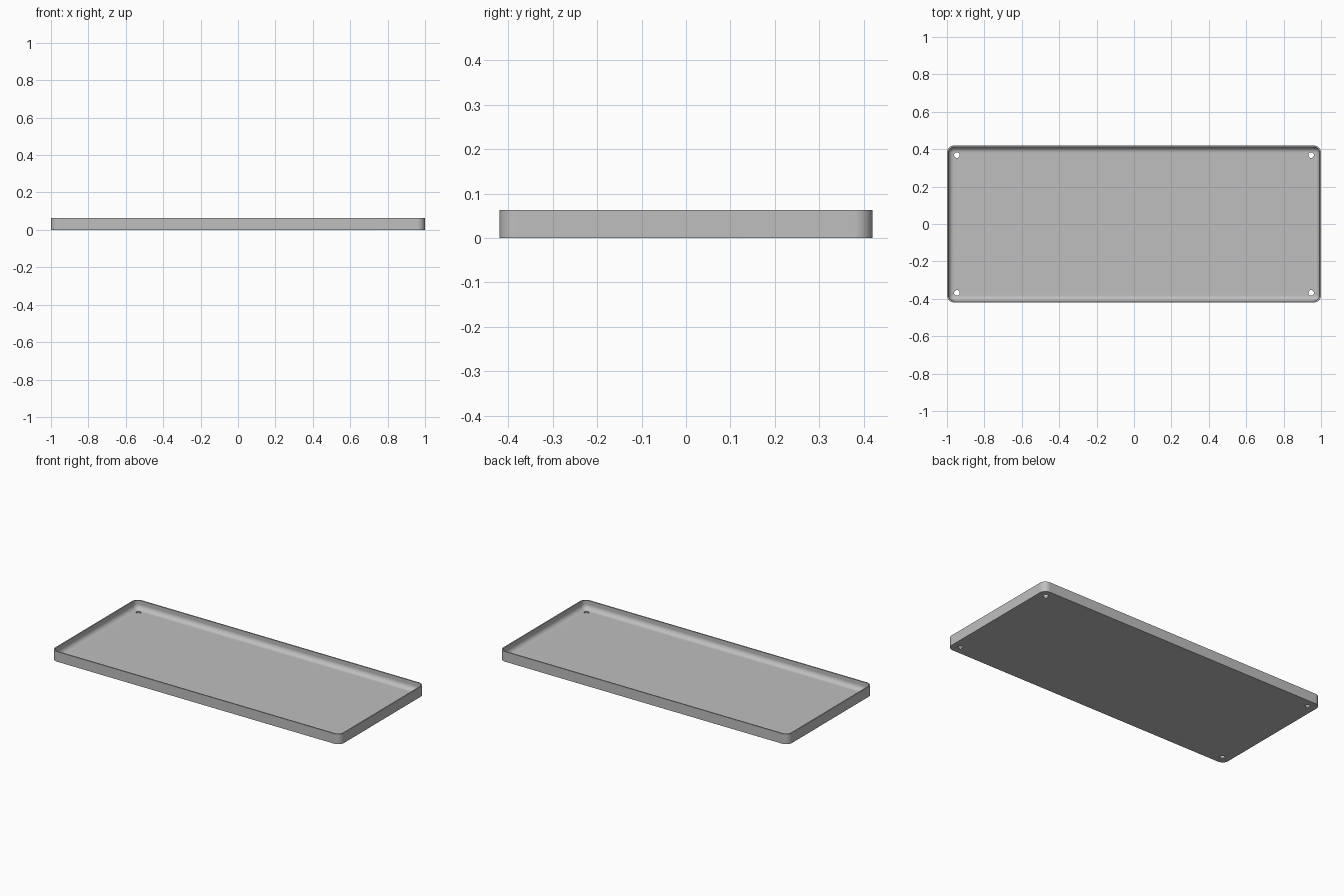
import bpy, bmesh, math

cube = bpy.data.objects.get("Cube")
if cube:
    bpy.data.objects.remove(cube, do_unlink=True)

HALF_X, HALF_Y, HEIGHT = 1.0, 0.42, 0.063
CORNER, WALL, FLOOR, FILLET = 0.04, 0.008, 0.01, 0.03
HOLE_X, HOLE_Y, HOLE_R = 0.947, 0.368, 0.015
SEGS = 8

grey = bpy.data.materials.new("light grey")
grey.use_nodes = True
colour = (0.52, 0.52, 0.52, 1)
grey.diffuse_color = colour
grey.node_tree.nodes["Principled BSDF"].inputs["Base Color"].default_value = colour


def ring(bm, inset, z):
    """Rounded rectangle of vertices, inset from the outer outline."""
    r = CORNER - inset
    verts = []
    for q, (sx, sy) in enumerate(((1, 1), (-1, 1), (-1, -1), (1, -1))):
        for i in range(SEGS + 1):
            a = (q + i / SEGS) * math.pi / 2
            verts.append(bm.verts.new((sx * (HALF_X - CORNER) + r * math.cos(a),
                                       sy * (HALF_Y - CORNER) + r * math.sin(a), z)))
    return verts


# Tray wall section: outer side, rim, inner side, then the fillet into the floor
section = [(0, 0), (0, HEIGHT), (WALL, HEIGHT)]
for i in range(SEGS + 1):
    a = i / SEGS * math.pi / 2
    section.append((WALL + FILLET * (1 - math.cos(a)),
                    FLOOR + FILLET * (1 - math.sin(a))))

bm = bmesh.new()
rings = [ring(bm, d, z) for d, z in section]
for low, high in zip(rings, rings[1:]):
    for i in range(len(low)):
        j = (i + 1) % len(low)
        bm.faces.new((low[i], low[j], high[j], high[i]))
bm.faces.new(rings[0][::-1])
bm.faces.new(rings[-1])
bmesh.ops.recalc_face_normals(bm, faces=bm.faces)
mesh = bpy.data.meshes.new("tray")
bm.to_mesh(mesh)
bm.free()
mesh.materials.append(grey)
tray = bpy.data.objects.new("tray", mesh)
bpy.context.collection.objects.link(tray)

bpy.ops.object.select_all(action='DESELECT')
tray.select_set(True)
bpy.context.view_layer.objects.active = tray
bpy.ops.object.shade_smooth_by_angle(angle=math.radians(35))

# Corner screw holes through the floor
bm = bmesh.new()
for sx in (-1, 1):
    for sy in (-1, 1):
        made = bmesh.ops.create_cone(bm, cap_ends=True, segments=24, radius1=HOLE_R,
                                     radius2=HOLE_R, depth=HEIGHT)
        bmesh.ops.translate(bm, verts=made["verts"], vec=(sx * HOLE_X, sy * HOLE_Y, 0))
cut_mesh = bpy.data.meshes.new("hole_cutter")
bm.to_mesh(cut_mesh)
bm.free()
cut_mesh.materials.append(grey)
cutter = bpy.data.objects.new("hole_cutter", cut_mesh)
bpy.context.collection.objects.link(cutter)
cutter.hide_render = True
cutter.display_type = 'WIRE'

holes = tray.modifiers.new("holes", 'BOOLEAN')
holes.operation = 'DIFFERENCE'
holes.solver = 'EXACT'
holes.object = cutter
bpy.ops.object.modifier_apply(modifier=holes.name)
bpy.data.objects.remove(cutter, do_unlink=True)

# Keep the flat panels evenly shaded beside the rounded corners
bpy.ops.object.shade_smooth_by_angle(angle=math.radians(35))
weighted = tray.modifiers.new("even shading", 'WEIGHTED_NORMAL')
weighted.keep_sharp = True
